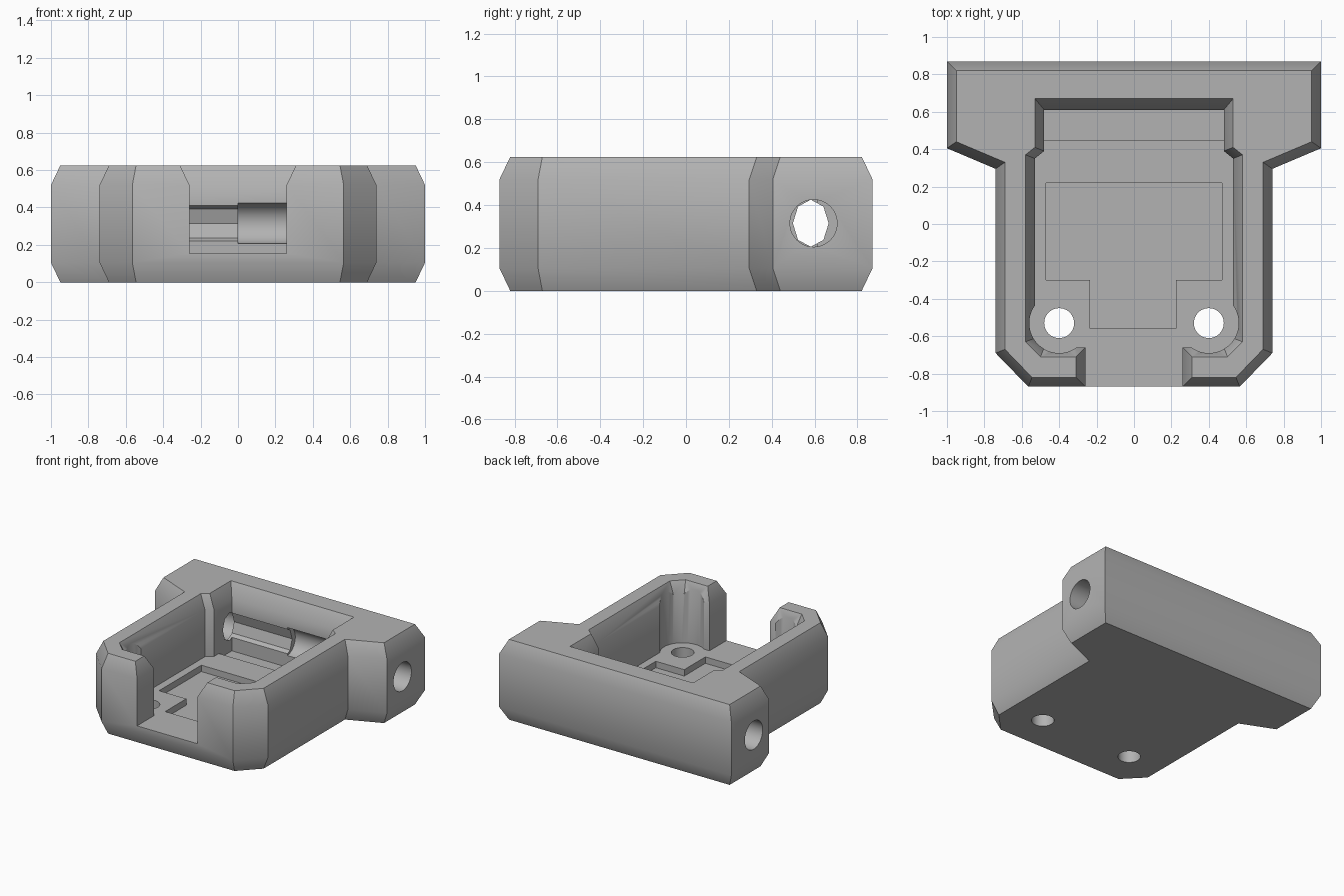
import bpy, bmesh, math
from mathutils import Matrix

if "Cube" in bpy.data.objects:
    bpy.data.objects.remove(bpy.data.objects["Cube"])

TOP, RISE, INSET = 0.625, 0.105, 0.05
FLOOR = 0.155

grey = bpy.data.materials.new("plain grey")
grey.use_nodes = True
colour = (0.45, 0.45, 0.45, 1)
grey.diffuse_color = colour
grey.node_tree.nodes["Principled BSDF"].inputs["Base Color"].default_value = colour


def finish(name, bm):
    bmesh.ops.recalc_face_normals(bm, faces=bm.faces)
    mesh = bpy.data.meshes.new(name)
    bm.to_mesh(mesh)
    bm.free()
    mesh.materials.append(grey)
    ob = bpy.data.objects.new(name, mesh)
    bpy.context.collection.objects.link(ob)
    return ob


def mirrored(half):
    return half + [(-x, y) for x, y in reversed(half)]


def loft(name, layers):
    """Stack matching outlines, each given as (z, points), into a solid."""
    bm = bmesh.new()
    rings = [[bm.verts.new((x, y, z)) for x, y in pts] for z, pts in layers]
    for a, b in zip(rings, rings[1:]):
        n = len(a)
        for i in range(n):
            j = (i + 1) % n
            bm.faces.new((a[i], a[j], b[j], b[i]))
    bm.faces.new(rings[0])
    bm.faces.new(rings[-1])
    return finish(name, bm)


def box(name, x0, x1, y0, y1, z0, z1):
    pts = [(x0, y0), (x1, y0), (x1, y1), (x0, y1)]
    return loft(name, [(z0, pts), (z1, pts)])


def rod(name, axis, centre, radius, length, sides=48, squash=1):
    bm = bmesh.new()
    bmesh.ops.create_cone(bm, cap_ends=True, segments=sides, radius1=radius,
                          radius2=radius, depth=length)
    turn = Matrix.Rotation(math.pi / 2, 4, axis) if axis == "Y" else Matrix()
    shape = Matrix.Diagonal((1, squash, 1, 1))
    bmesh.ops.transform(bm, matrix=Matrix.Translation(centre) @ turn @ shape, verts=bm.verts)
    return finish(name, bm)


def cut(target, cutter):
    mod = target.modifiers.new("cut", "BOOLEAN")
    mod.operation, mod.solver, mod.object = "DIFFERENCE", "EXACT", cutter
    bpy.context.view_layer.objects.active = target
    bpy.ops.object.modifier_apply(modifier=mod.name)
    bpy.data.objects.remove(cutter)


# T-shaped block, chamfered at top and bottom
wide = mirrored([(1, 0.87), (1, 0.405), (0.74, 0.295), (0.74, -0.69), (0.565, -0.87)])
narrow = mirrored([(0.95, 0.82), (0.95, 0.44), (0.69, 0.33), (0.69, -0.67), (0.545, -0.82)])
body = loft("bracket_body", [(0, narrow), (RISE, wide), (TOP - RISE, wide), (TOP, narrow)])

# Tray cavity with a flared rim
inner = [(0.48, 0.61), (0.48, 0.39), (0.53, 0.35), (0.53, -0.61), (0.48, -0.66)]
rim = [(0.53, 0.67), (0.53, 0.41), (0.58, 0.37), (0.58, -0.63), (0.50, -0.71)]
beyond = [(2 * r[0] - i[0], 2 * r[1] - i[1]) for i, r in zip(inner, rim)]
cut(body, loft("cavity", [(FLOOR, mirrored(inner)), (TOP - RISE, mirrored(inner)),
                          (TOP + RISE, mirrored(beyond))]))

# Front opening, flared in the same way
def gap(w):
    return [(-w, -1), (w, -1), (w, -0.6), (-w, -0.6)]
cut(body, loft("front_opening", [(FLOOR, gap(0.26)), (TOP - RISE, gap(0.26)),
                                 (TOP + RISE, gap(0.36))]))

# Recesses in the floor
cut(body, box("main_recess", -0.47, 0.47, -0.3, 0.22, 0.105, 0.3))
cut(body, box("front_recess", -0.235, 0.225, -0.56, -0.25, 0.105, 0.3))
cut(body, box("back_recess", -0.48, 0.48, 0.45, 0.61, 0.115, 0.3))

# Screw seats and through holes
for side in (-1, 1):
    cut(body, rod("screw_seat", "Z", (side * 0.4, -0.53, FLOOR + 0.5), 0.16, 1))
    cut(body, rod("screw_hole", "Z", (side * 0.4, -0.53, 0.2), 0.08, 1))

# Cross bore: round at both ends, shallower in the middle left
bore_y, bore_z = 0.595, 0.315
cut(body, rod("right_bore", "Y", (0.6, bore_y, bore_z), 0.11, 1.2))
cut(body, rod("left_bore", "Y", (-0.85, bore_y, bore_z), 0.11, 0.7))
cut(body, rod("middle_bore", "Y", (-0.25, 0.582, bore_z), 0.11, 0.56, 8, 0.76))

# Smooth shading with crisp edges
bpy.ops.object.select_all(action="DESELECT")
body.select_set(True)
bpy.context.view_layer.objects.active = body
bpy.ops.object.shade_smooth_by_angle(angle=math.radians(30))
